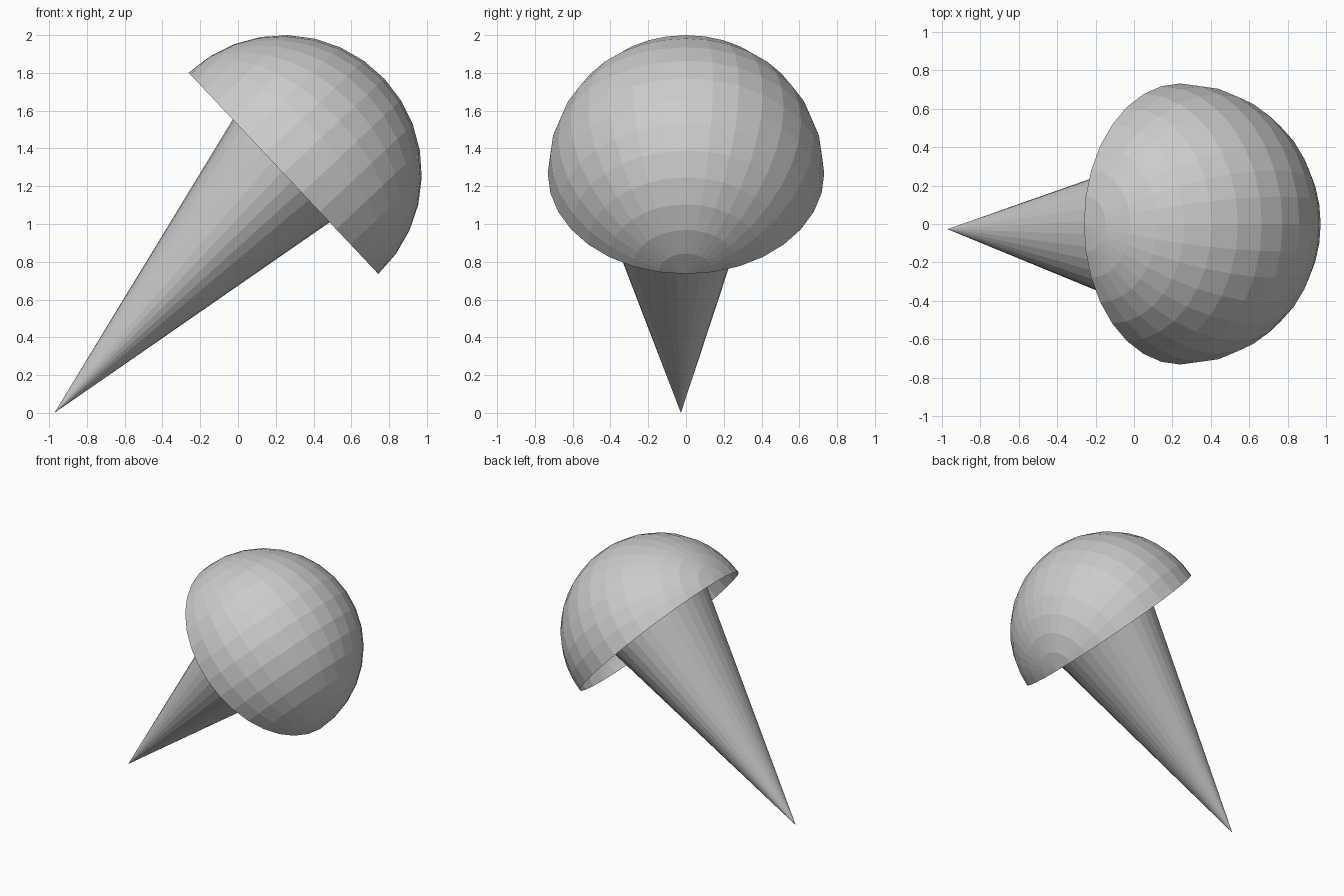
import bpy, bmesh, math
from mathutils import Vector

if "Cube" in bpy.data.objects:
    bpy.data.objects.remove(bpy.data.objects["Cube"])


def make_object(name, bm):
    mesh = bpy.data.meshes.new(name)
    bm.to_mesh(mesh)
    bm.free()
    obj = bpy.data.objects.new(name, mesh)
    bpy.context.collection.objects.link(obj)
    return obj


# Scoop: open half of a sphere, split through its poles and tilted
bm = bmesh.new()
bmesh.ops.create_uvsphere(bm, u_segments=32, v_segments=16, radius=0.732)
bmesh.ops.delete(bm, geom=[v for v in bm.verts if v.co.x < -0.001], context='VERTS')
scoop = make_object("ice_cream_scoop", bm)
scoop.location = (0.241, 0, 1.268)
scoop.rotation_euler = (0, math.radians(-43.3), 0)

# Cone: slightly oval, sharp tip at the ground, wide end tucked inside the scoop
tip = Vector((-0.972, -0.027, 0.0))
axis = Vector((0.686, -0.018, 0.728)).normalized()
length = 1.9
bm = bmesh.new()
bmesh.ops.create_cone(bm, cap_ends=True, segments=32, radius1=0,
                      radius2=length * math.tan(math.radians(12)), depth=length)
bmesh.ops.remove_doubles(bm, verts=bm.verts, dist=0.0001)
cone = make_object("wafer_cone", bm)
cone.location = tip + axis * length / 2
cone.rotation_euler = (math.asin(-axis.y) * 1.0, math.atan2(axis.x, axis.z), 0)
cone.scale = (1, 1.2, 1)
